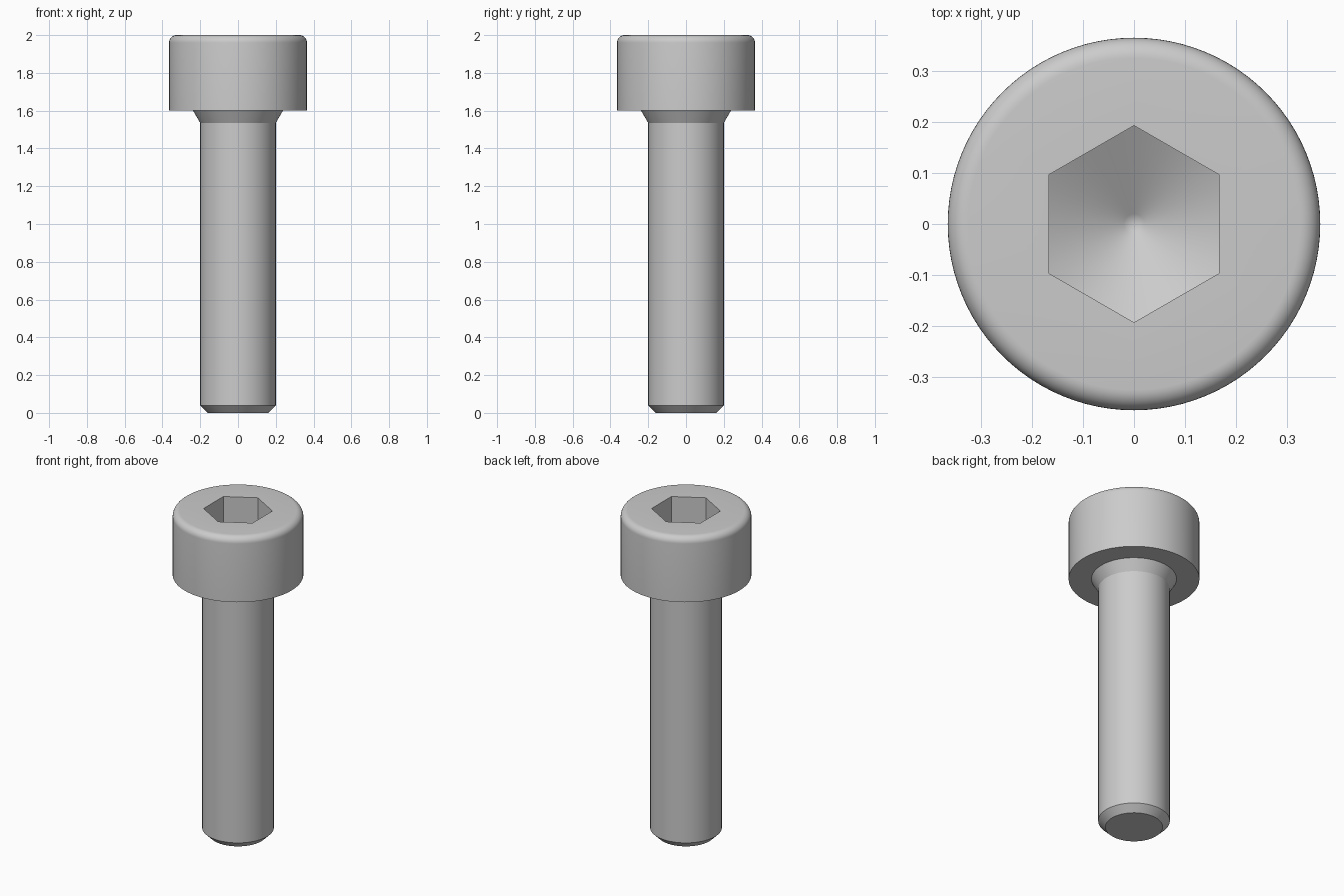
import bpy
import bmesh
from math import sin, cos, tan, pi, radians

SEGMENTS = 96
HEAD_R, HEAD_BASE, TOP = 0.365, 1.6, 2.0
ROUND = 0.04
FLARE_R, SHANK_R = 0.238, 0.2
FLAT = 0.167                 # half the socket's width across flats
SOCKET_DEPTH = 0.2
DRILL_SLOPE = tan(radians(30))

default = bpy.data.objects.get("Cube")
if default:
    bpy.data.objects.remove(default, do_unlink=True)

steel = bpy.data.materials.new("grey steel")
steel.use_nodes = True
grey = (0.6, 0.6, 0.6, 1)
steel.diffuse_color = grey
steel.node_tree.nodes["Principled BSDF"].inputs["Base Color"].default_value = grey


def circle(radius, z):
    return lambda a: (radius, z)


def hexagon_radius(a):
    return FLAT / cos((a + pi / 6) % (pi / 3) - pi / 6)


def revolve(name, rings):
    """Skin a stack of rings, each giving radius and height by angle."""
    bm = bmesh.new()
    angles = [2 * pi * i / SEGMENTS for i in range(SEGMENTS)]
    loops = []
    for ring in rings:
        if ring(0)[0] == 0:
            loops.append([bm.verts.new((0, 0, ring(0)[1]))] * SEGMENTS)
            continue
        loop = []
        for a in angles:
            r, z = ring(a)
            loop.append(bm.verts.new((r * cos(a), r * sin(a), z)))
        loops.append(loop)
    for low, high in zip(loops, loops[1:]):
        for i in range(SEGMENTS):
            j = (i + 1) % SEGMENTS
            corners = (low[i], low[j], high[j], high[i])
            bm.faces.new(list(dict.fromkeys(corners)))
    mesh = bpy.data.meshes.new(name)
    bm.to_mesh(mesh)
    bm.free()
    mesh.materials.append(steel)
    obj = bpy.data.objects.new(name, mesh)
    bpy.context.collection.objects.link(obj)
    bpy.ops.object.select_all(action="DESELECT")
    obj.select_set(True)
    bpy.context.view_layer.objects.active = obj
    bpy.ops.object.shade_smooth_by_angle(angle=radians(20))
    return obj


# Shank with chamfered tip and flared neck
revolve("shank", [
    circle(0, 0),
    circle(0.16, 0),
    circle(SHANK_R, 0.04),
    circle(SHANK_R, 1.535),
    circle(FLARE_R, HEAD_BASE),
])

# Rounded top rim of the head
rim = []
for step in range(9):
    t = pi / 2 * step / 8
    rim.append(circle(HEAD_R - ROUND + ROUND * cos(t), TOP - ROUND + ROUND * sin(t)))

# Hexagonal socket with a conical drilled floor
apex = TOP - SOCKET_DEPTH - FLAT * DRILL_SLOPE
socket = [
    lambda a: (hexagon_radius(a), TOP),
    lambda a: (hexagon_radius(a), apex + hexagon_radius(a) * DRILL_SLOPE),
    circle(0.02, apex + 0.02 * DRILL_SLOPE),
    circle(0, apex),
]

revolve("head", [circle(FLARE_R, HEAD_BASE), circle(HEAD_R, HEAD_BASE)] + rim + socket)
